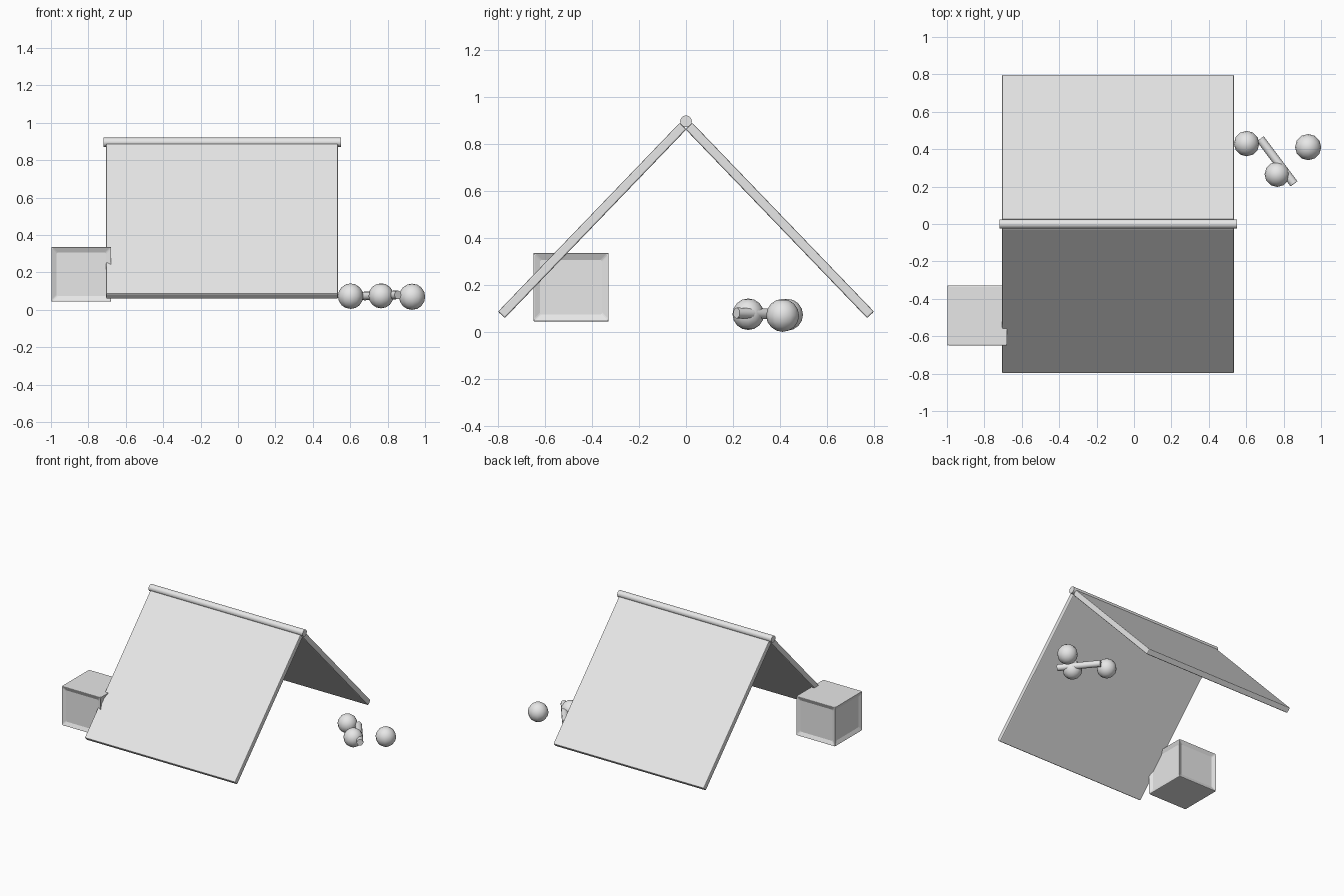
import bpy, bmesh, math
from mathutils import Matrix, Vector

if "Cube" in bpy.data.objects:
    bpy.data.objects.remove(bpy.data.objects["Cube"])

grey = bpy.data.materials.new("light grey")
grey.diffuse_color = (0.8, 0.8, 0.8, 1)
grey.use_nodes = True
grey.node_tree.nodes["Principled BSDF"].inputs["Base Color"].default_value = grey.diffuse_color


def finish(bm, name, bevel=0.0, smooth=False):
    bmesh.ops.recalc_face_normals(bm, faces=bm.faces)
    me = bpy.data.meshes.new(name)
    bm.to_mesh(me)
    bm.free()
    ob = bpy.data.objects.new(name, me)
    bpy.context.collection.objects.link(ob)
    me.materials.append(grey)
    if bevel:
        m = ob.modifiers.new("soft edges", 'BEVEL')
        m.width, m.segments, m.limit_method = bevel, 2, 'ANGLE'
    if smooth:
        bpy.ops.object.select_all(action='DESELECT')
        ob.select_set(True)
        bpy.context.view_layer.objects.active = ob
        bpy.ops.object.shade_smooth_by_angle(angle=math.radians(40))
    return ob


def box(center, size, rot_x=0.0):
    bm = bmesh.new()
    mat = (Matrix.Translation(center) @ Matrix.Rotation(rot_x, 4, 'X')
           @ Matrix.Diagonal((*size, 1)))
    bmesh.ops.create_cube(bm, size=1, matrix=mat)
    return bm


def rod(name, a, b, radius, sides):
    a, b = Vector(a), Vector(b)
    turn = (b - a).to_track_quat('Z', 'Y').to_matrix().to_4x4()
    bm = bmesh.new()
    bmesh.ops.create_cone(bm, cap_ends=True, segments=sides, radius1=radius,
                          radius2=radius, depth=(b - a).length,
                          matrix=Matrix.Translation((a + b) / 2) @ turn)
    return finish(bm, name, smooth=True)


# Tent: front panel mirrored to the back
panel = finish(box((-0.085, -0.399, 0.474), (1.24, 1.115, 0.04),
                   math.radians(46.1)), "tent_panels", bevel=0.006)
mirror = panel.modifiers.new("back panel", 'MIRROR')
mirror.use_axis = (False, True, False)

# Ridge pole
rod("ridge_pole", (-0.72, 0, 0.896), (0.55, 0, 0.896), 0.025, 16)

# Crate with recessed side panels, plain top and bottom
bm = box((-0.838, -0.489, 0.19), (0.324, 0.324, 0.292))
bm.normal_update()
sides = [f for f in bm.faces if abs(f.normal.z) < 0.5]
bmesh.ops.inset_individual(bm, faces=sides, thickness=0.042)
for f in sides:
    bmesh.ops.translate(bm, verts=f.verts, vec=f.normal * -0.014)
finish(bm, "crate", bevel=0.006)

# Campfire stones
for i, (x, y, z, r) in enumerate([(0.602, 0.43, 0.073, 0.068),
                                  (0.765, 0.265, 0.075, 0.067),
                                  (0.931, 0.411, 0.07, 0.07)]):
    bm = bmesh.new()
    bmesh.ops.create_uvsphere(bm, u_segments=12, v_segments=8, radius=r,
                              matrix=Matrix.Translation((x, y, z)))
    finish(bm, f"campfire_stone_{i + 1}", smooth=True)

# Stick lying through the stones
rod("campfire_stick", (0.675, 0.455, 0.074), (0.855, 0.215, 0.08), 0.023, 12)
